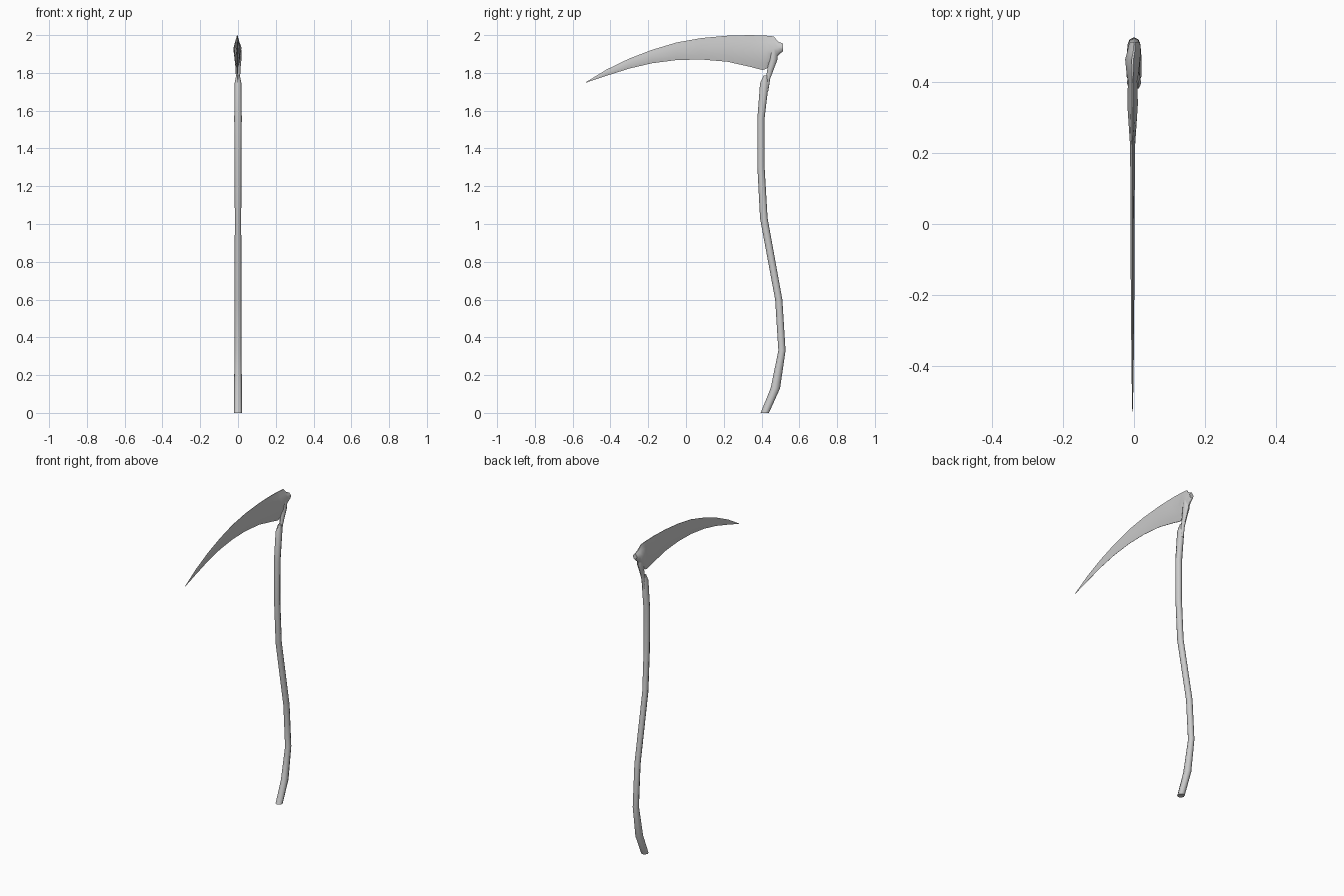
import bpy, bmesh, math

if "Cube" in bpy.data.objects:
    bpy.data.objects.remove(bpy.data.objects["Cube"])


def loft(name, rings, angle=50):
    """Skin a list of equal-length closed rings and cap both ends."""
    bm = bmesh.new()
    vr = [[bm.verts.new(p) for p in r] for r in rings]
    n = len(rings[0])
    for a, b in zip(vr, vr[1:]):
        for i in range(n):
            j = (i + 1) % n
            bm.faces.new((a[i], a[j], b[j], b[i]))
    bm.faces.new(vr[0][::-1])
    bm.faces.new(vr[-1])
    bmesh.ops.recalc_face_normals(bm, faces=bm.faces)
    me = bpy.data.meshes.new(name)
    bm.to_mesh(me)
    bm.free()
    ob = bpy.data.objects.new(name, me)
    bpy.context.collection.objects.link(ob)
    bpy.ops.object.select_all(action='DESELECT')
    ob.select_set(True)
    bpy.context.view_layer.objects.active = ob
    bpy.ops.object.shade_smooth_by_angle(angle=math.radians(angle))
    return ob


def oval(y, z, rx, ry, sides=8):
    """Horizontal oval ring."""
    return [(rx * math.cos(2 * math.pi * i / sides),
             y + ry * math.sin(2 * math.pi * i / sides), z) for i in range(sides)]


def blade_ring(y, top, bottom, half, mid=0.45, cx=-0.004):
    """Lens section: thin back, thick belly, fine cutting edge."""
    h = top - bottom
    right = [(0.12, 0.0), (0.55, mid * 0.45), (1.0, mid), (0.7, 0.8), (0.1, 1.0)]
    pts = [(cx + half * w, y, top - h * f) for w, f in right]
    pts += [(cx - half * w, y, top - h * f) for w, f in reversed(right)]
    return pts


# curved wooden handle: y, z, half width x, half width y
handle = [(0.417, 0.0, 0.021, 0.022), (0.473, 0.13, 0.021, 0.025),
          (0.508, 0.33, 0.018, 0.019), (0.491, 0.60, 0.018, 0.019),
          (0.412, 1.03, 0.017, 0.020), (0.397, 1.30, 0.018, 0.019),
          (0.397, 1.56, 0.020, 0.019), (0.415, 1.745, 0.018, 0.023),
          (0.422, 1.785, 0.010, 0.012)]
loft("handle", [oval(*h) for h in handle])

# tang joining the handle to the blade
tang = [(0.425, 1.70, 0.010, 0.010), (0.434, 1.77, 0.011, 0.012),
        (0.448, 1.82, 0.013, 0.017), (0.462, 1.87, 0.018, 0.022),
        (0.467, 1.92, 0.018, 0.020)]
loft("blade_tang", [oval(*t) for t in tang])

# curved blade: y, top z, bottom z, half thickness
blade = [(-0.53, 1.751, 1.748, 0.0008), (-0.42, 1.818, 1.785, 0.003),
         (-0.30, 1.876, 1.823, 0.004), (-0.18, 1.922, 1.851, 0.005),
         (-0.05, 1.961, 1.868, 0.006), (0.08, 1.984, 1.871, 0.006),
         (0.22, 1.997, 1.859, 0.007), (0.34, 2.0, 1.832, 0.015),
         (0.405, 1.998, 1.815, 0.013), (0.425, 1.997, 1.822, 0.017),
         (0.465, 1.993, 1.850, 0.021)]
rings = [blade_ring(*b) for b in blade]
# blunt heel knob behind the blade
rings += [blade_ring(0.487, 1.966, 1.892, 0.019, cx=0.0),
          blade_ring(0.514, 1.955, 1.915, 0.015, cx=0.002)]
loft("blade", rings)

# centre and scale are already baked into the coordinates
